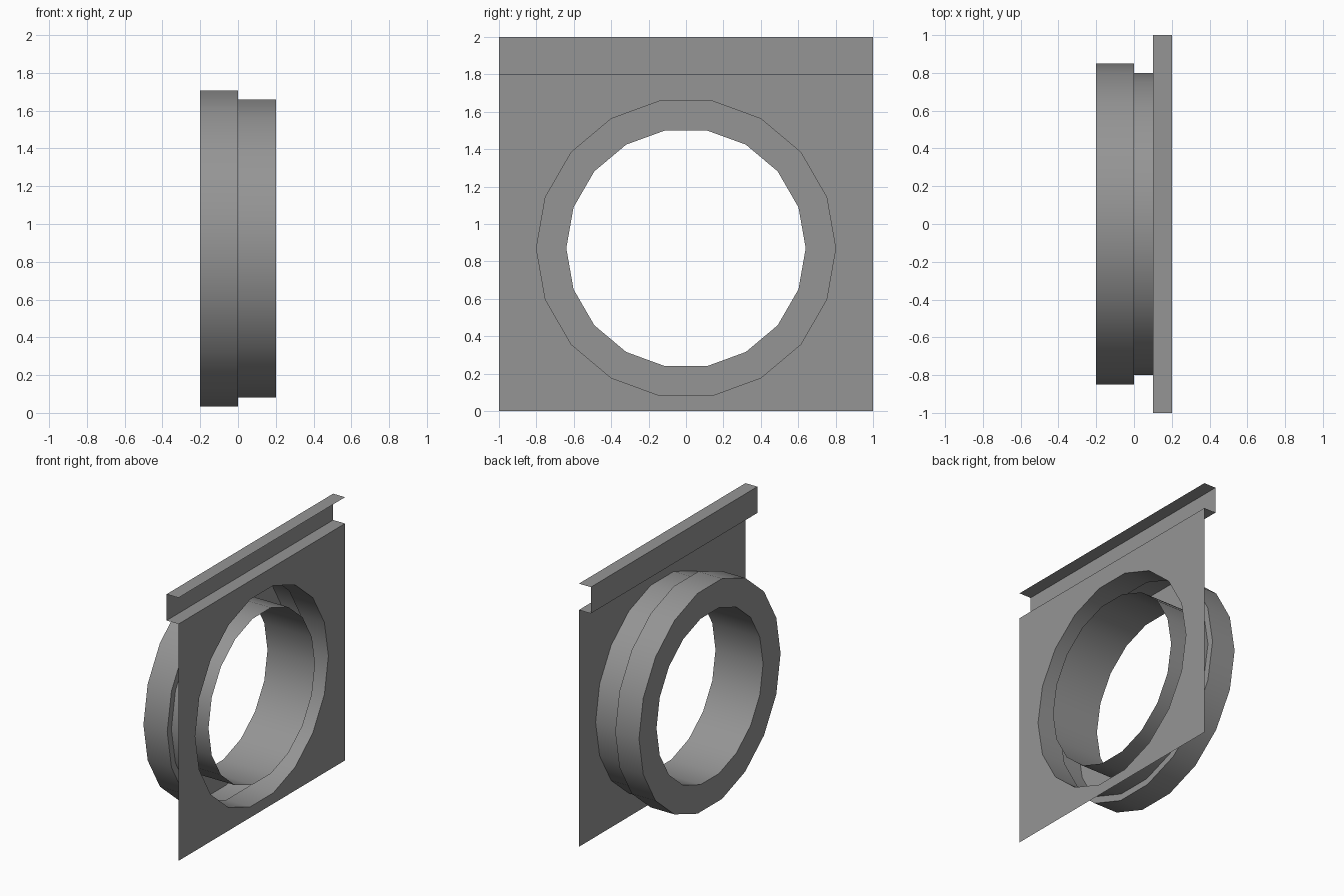
import bpy, bmesh
from math import cos, sin, tau

SIDES = 18
AXIS_Z = 0.87
HOLE_R = 0.8
FRONT_X = 0.2
BACK_X = -0.2

cube = bpy.data.objects.get("Cube")
if cube:
    bpy.data.objects.remove(cube, do_unlink=True)

grey = bpy.data.materials.new("plain grey")
grey.use_nodes = True
grey.diffuse_color = (0.3, 0.3, 0.3, 1)
grey.node_tree.nodes["Principled BSDF"].inputs["Base Color"].default_value = grey.diffuse_color


def circle(bm, x, r):
    """Ring of vertices around the horizontal axis."""
    return [bm.verts.new((x, r * cos(tau * i / SIDES), AXIS_Z + r * sin(tau * i / SIDES)))
            for i in range(SIDES)]


def make_object(name, bm):
    mesh = bpy.data.meshes.new(name)
    bm.to_mesh(mesh)
    bm.free()
    mesh.materials.append(grey)
    obj = bpy.data.objects.new(name, mesh)
    bpy.context.collection.objects.link(obj)
    return obj


# Collar: thin hollow shell, open between its two walls at the plate
bm = bmesh.new()
profile = [(FRONT_X, HOLE_R), (0, HOLE_R), (0, 0.85), (BACK_X, 0.85),
           (BACK_X, 0.64), (FRONT_X, 0.64)]
rings = [circle(bm, x, r) for x, r in profile]
for a, b in zip(rings, rings[1:]):
    for i in range(SIDES):
        j = (i + 1) % SIDES
        bm.faces.new((a[i], b[i], b[j], a[j]))
collar = make_object("collar", bm)
bpy.ops.object.select_all(action="DESELECT")
collar.select_set(True)
bpy.context.view_layer.objects.active = collar
bpy.ops.object.shade_smooth_by_angle(angle=0.6)

# Mounting plate: thin square sheet with a round opening
bm = bmesh.new()
corners = [bm.verts.new((FRONT_X, y, z)) for y, z in ((-1, 0), (1, 0), (1, 1.8), (-1, 1.8))]
edges = []
for loop in (corners, circle(bm, FRONT_X, HOLE_R)):
    edges += [bm.edges.new((v, loop[(i + 1) % len(loop)])) for i, v in enumerate(loop)]
bmesh.ops.triangle_fill(bm, edges=edges, use_beauty=True)
bm.normal_update()
bmesh.ops.reverse_faces(bm, faces=[f for f in bm.faces if f.normal.x < 0])
bmesh.ops.dissolve_limit(bm, angle_limit=0.01, verts=bm.verts, edges=bm.edges)
make_object("mounting_plate", bm)

# Top channel: folded sheet with shelf, web and upper lip
bm = bmesh.new()
fold = [(FRONT_X, 1.8), (0.1, 1.8), (0.1, 2), (FRONT_X, 2)]
ends = [[bm.verts.new((x, y, z)) for x, z in fold] for y in (-1, 1)]
for i in range(len(fold) - 1):
    bm.faces.new((ends[0][i], ends[1][i], ends[1][i + 1], ends[0][i + 1]))
make_object("top_channel", bm)
